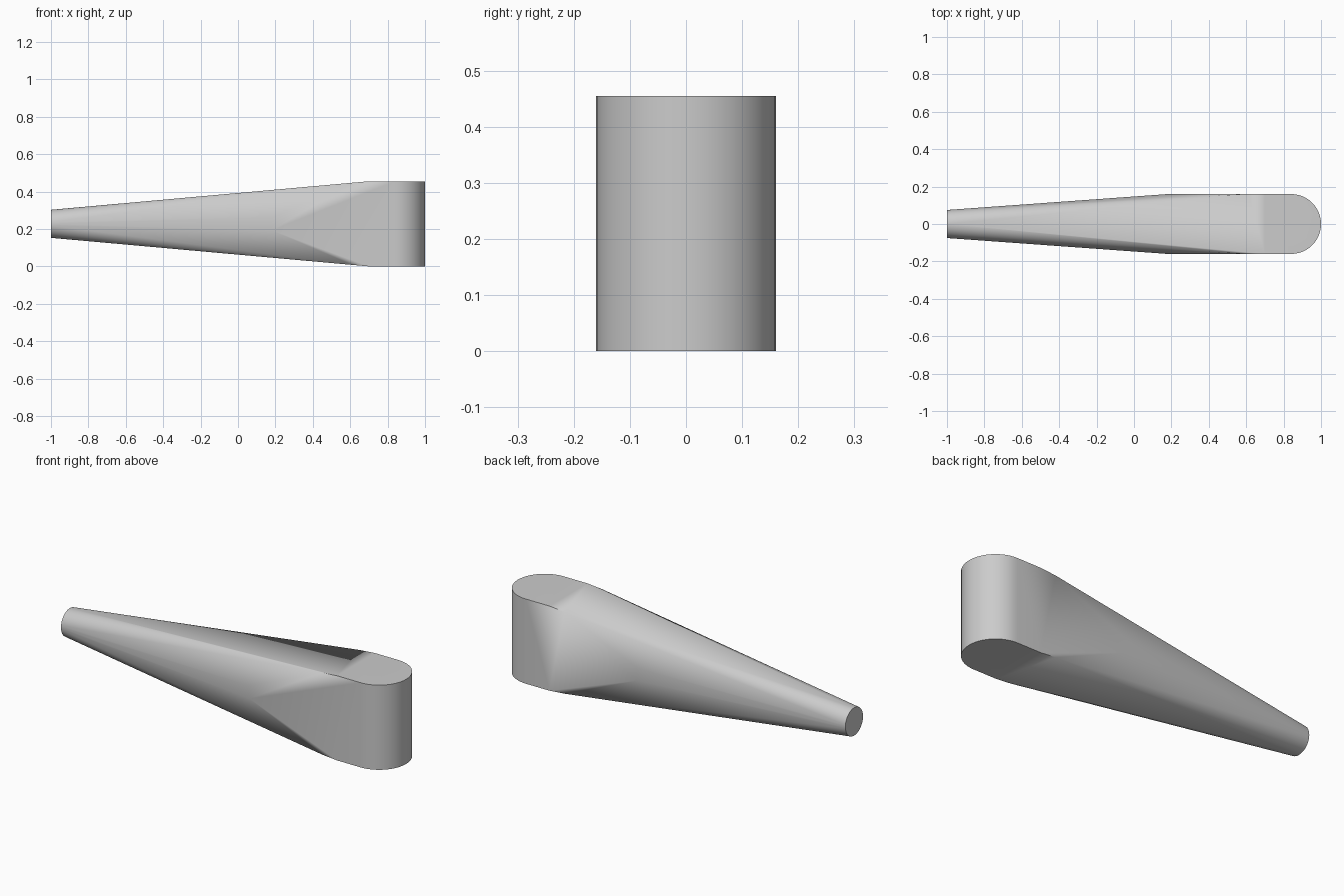
import bpy, bmesh, math

cube = bpy.data.objects.get("Cube")
if cube:
    bpy.data.objects.remove(cube, do_unlink=True)

HALF_W, HALF_H = 0.16, 0.2275
SEGMENTS = 48

grey = bpy.data.materials.new("plain grey")
grey.use_nodes = True
colour = (0.6, 0.6, 0.6, 1)
grey.diffuse_color = colour
grey.node_tree.nodes["Principled BSDF"].inputs["Base Color"].default_value = colour

points = []

# Round tip ring
for i in range(SEGMENTS):
    a = math.tau * i / SEGMENTS
    points.append((-1, 0.075 * math.cos(a), 0.075 * math.sin(a)))

# Half-round upright end
for i in range(SEGMENTS // 2 + 1):
    a = math.pi * i / (SEGMENTS // 2) - math.pi / 2
    for z in (-HALF_H, HALF_H):
        points.append((1 - HALF_W + HALF_W * math.cos(a), HALF_W * math.sin(a), z))

# Mirrored corners where the taper meets the flat sides
for x, z in ((0.7, HALF_H), (0.61, 0.2195), (0.18, 0.035)):
    for side in (-1, 1):
        for up in (-1, 1):
            points.append((x, side * HALF_W, up * z))

# Skin the sections as one tapered body
bm = bmesh.new()
for x, y, z in points:
    bm.verts.new((x, y, z + HALF_H))
hull = bmesh.ops.convex_hull(bm, input=bm.verts[:])
loose = [v for v in bm.verts if not v.link_faces]
bmesh.ops.delete(bm, geom=loose, context='VERTS')
bmesh.ops.dissolve_limit(bm, angle_limit=math.radians(0.2),
                         verts=bm.verts[:], edges=bm.edges[:])
bmesh.ops.recalc_face_normals(bm, faces=bm.faces[:])

mesh = bpy.data.meshes.new("tapered_handle")
bm.to_mesh(mesh)
bm.free()
mesh.materials.append(grey)
handle = bpy.data.objects.new("tapered_handle", mesh)
bpy.context.collection.objects.link(handle)

bpy.ops.object.select_all(action='DESELECT')
handle.select_set(True)
bpy.context.view_layer.objects.active = handle
bpy.ops.object.shade_smooth_by_angle(angle=math.radians(30))
